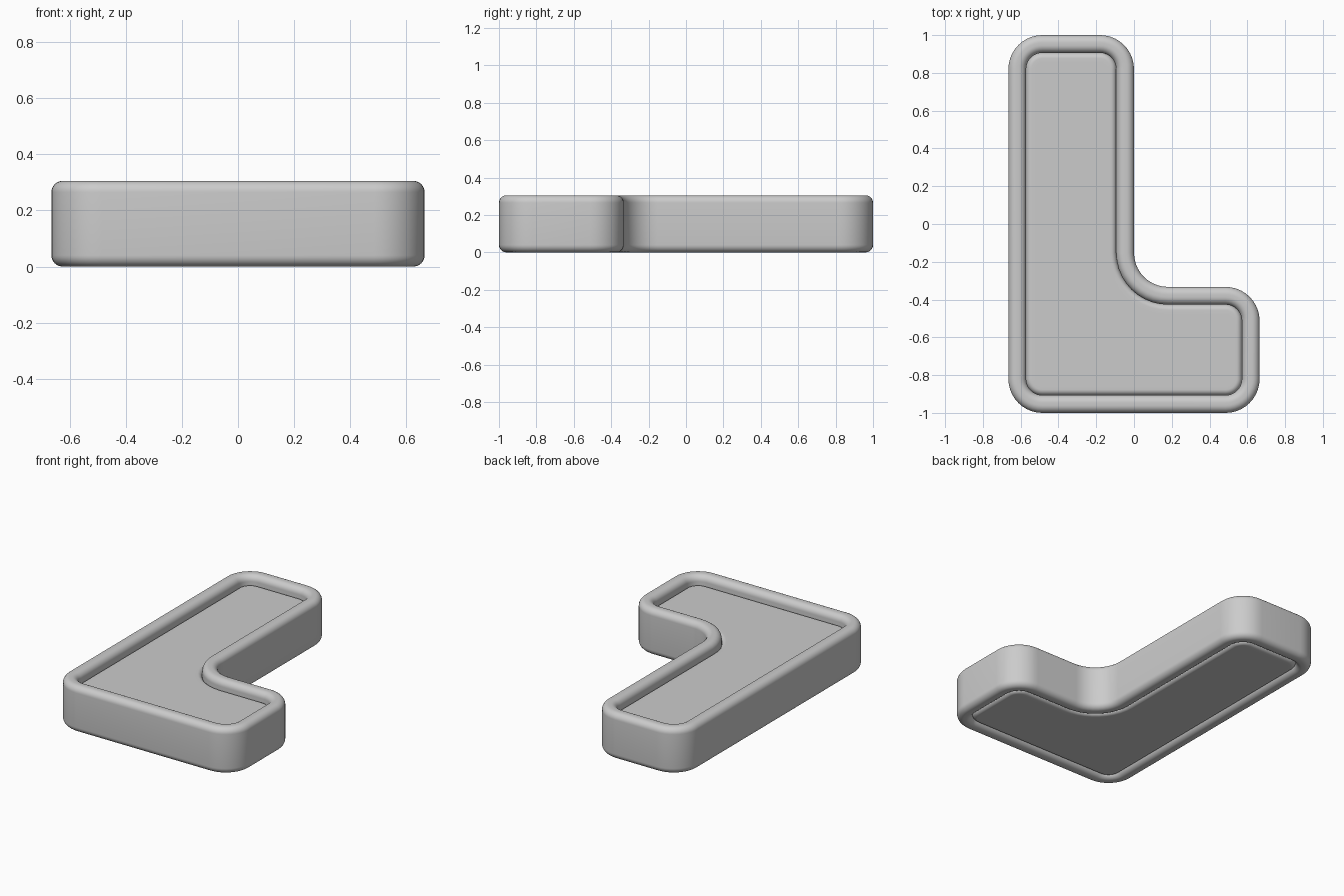
import bpy, bmesh, math

if "Cube" in bpy.data.objects:
    bpy.data.objects.remove(bpy.data.objects["Cube"])

H = 0.305         # total height
RIM = 0.094       # rim width
TOP = 0.25        # panel top, recessed below the rim
BOTTOM = 0.008    # panel underside, almost flush with the rim
R = 0.18          # plan corner radius
X, Y = 0.665, 1.0
STEPS = 10

# L outline: arc centre, start angle, turn direction (1 outer corner, -1 inner corner)
corners = [
    ((-X + R, -Y + R), 180, 1),
    ((X - R, -Y + R), 270, 1),
    ((X - R, -0.333 - R), 0, 1),
    ((R, -0.333 + R), 270, -1),
    ((-R, Y - R), 0, 1),
    ((-X + R, Y - R), 90, 1),
]


def outline(offset):
    """Points of the L outline moved inward by offset."""
    pts = []
    for (cx, cy), start, turn in corners:
        r = R - turn * offset
        for i in range(STEPS + 1):
            a = math.radians(start + turn * 90 * i / STEPS)
            pts.append((cx + r * math.cos(a), cy + r * math.sin(a)))
    return pts


def arc(o, z, r, start, steps=8):
    """Quarter arc in the (offset, z) section, turning from start to start + 90."""
    return [(o + r * math.cos(math.radians(start + 90 * i / steps)),
             z + r * math.sin(math.radians(start + 90 * i / steps)))
            for i in range(steps + 1)]


def sweep(name, section, closed):
    """Sweep a section round the outline; closed joins the ends, otherwise cap them."""
    bm = bmesh.new()
    rings = [[bm.verts.new((x, y, z)) for x, y in outline(o)] for o, z in section]
    n = len(rings[0])
    pairs = list(zip(rings, rings[1:]))
    if closed:
        pairs.append((rings[-1], rings[0]))
    else:
        bm.faces.new(rings[0])
        bm.faces.new(rings[-1])
    for lo, hi in pairs:
        for i in range(n):
            j = (i + 1) % n
            bm.faces.new((lo[i], hi[i], hi[j], lo[j]))
    bmesh.ops.recalc_face_normals(bm, faces=bm.faces)
    mesh = bpy.data.meshes.new(name)
    bm.to_mesh(mesh)
    bm.free()
    ob = bpy.data.objects.new(name, mesh)
    bpy.context.collection.objects.link(ob)
    bpy.ops.object.select_all(action='DESELECT')
    bpy.context.view_layer.objects.active = ob
    ob.select_set(True)
    bpy.ops.object.shade_smooth_by_angle(angle=math.radians(40))


# Raised rim with rounded edges
b = 0.04
sweep("rim", arc(RIM - b, H - b, b, 0) + arc(b, H - b, b, 90)
      + arc(b, b, b, 180) + arc(RIM - b, b, b, 270), True)

# Inset panel with softened edges, leaving a groove against the rim
p = 0.03
o = RIM - 0.001 + p
sweep("panel", [(o + 0.02, TOP)] + arc(o, TOP - p, p, 90)
      + arc(o, BOTTOM + p, p, 180) + [(o + 0.02, BOTTOM)], False)
